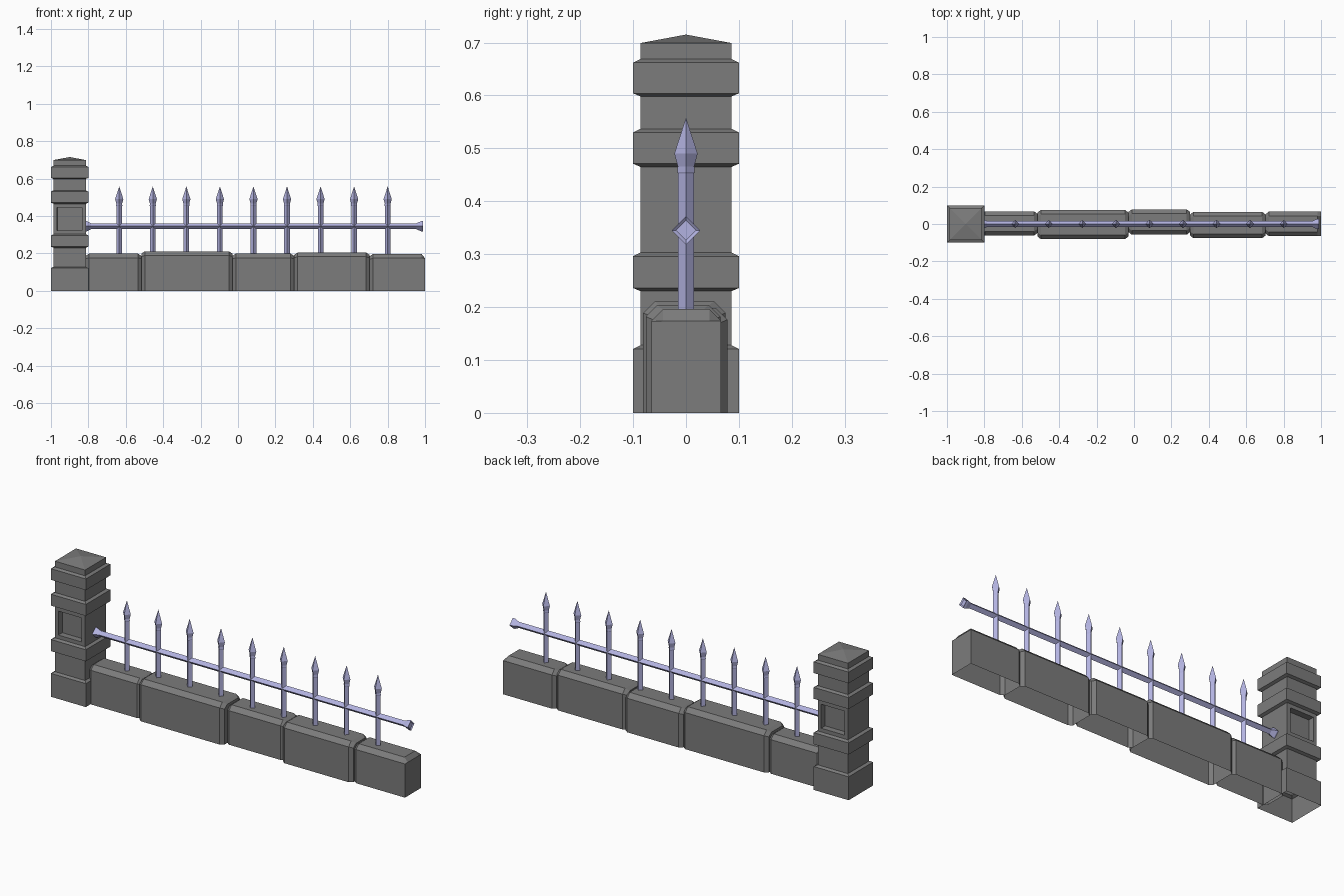
import bpy, bmesh, math

if "Cube" in bpy.data.objects:
    bpy.data.objects.remove(bpy.data.objects["Cube"])


def material(name, col):
    m = bpy.data.materials.new(name)
    m.diffuse_color = (*col, 1)
    m.use_nodes = True
    m.node_tree.nodes["Principled BSDF"].inputs["Base Color"].default_value = m.diffuse_color
    return m


STONE = material("stone", (0.2, 0.2, 0.2))
IRON = material("iron", (0.45, 0.45, 0.75))


def loft(name, rings, mat, cap_start=True, cap_end=True, edit=None):
    """Skin a list of equal-length point rings."""
    bm = bmesh.new()
    vr = [[bm.verts.new(p) for p in r] for r in rings]
    n = len(vr[0])
    for a, b in zip(vr, vr[1:]):
        for i in range(n):
            j = (i + 1) % n
            bm.faces.new((a[i], a[j], b[j], b[i]))
    if cap_start:
        bm.faces.new(vr[0])
    if cap_end:
        bm.faces.new(vr[-1])
    bmesh.ops.remove_doubles(bm, verts=bm.verts, dist=1e-5)
    bmesh.ops.recalc_face_normals(bm, faces=bm.faces)
    if edit:
        edit(bm)
    me = bpy.data.meshes.new(name)
    bm.to_mesh(me)
    bm.free()
    me.materials.append(mat)
    ob = bpy.data.objects.new(name, me)
    bpy.context.collection.objects.link(ob)
    return ob


# Pillar: square bands (z, half width), open underneath
PX = -0.9
bands = [(0, .1), (.121, .1), (.128, .086), (.23, .086), (.236, .1), (.296, .1),
         (.303, .086), (.465, .086), (.471, .1), (.53, .1), (.537, .086),
         (.598, .086), (.604, .1), (.662, .1), (.669, .086), (.699, .086), (.715, 0)]


def windows(bm):
    # Sunken panels on front and back
    fs = [f for f in bm.faces if abs(f.normal.y) > .99
          and .37 < f.calc_center_median().z < .40]
    bmesh.ops.inset_individual(bm, faces=fs, thickness=.027)
    bmesh.ops.inset_individual(bm, faces=fs, thickness=.002, depth=-.03)


loft("pillar",
     [[(PX + sx * h, sy * h, z) for sx, sy in ((-1, -1), (1, -1), (1, 1), (-1, 1))]
      for z, h in bands], STONE, cap_start=False, cap_end=False, edit=windows)

# Wall blocks: chamfered along the top and at the joints, open underneath
C = .022


def section(x, y0, y1, h, dy=0, dz=0, drop=0):
    a, b, s, t = y0 + dy, y1 - dy, h - C - drop, h - dz
    return [(x, a, 0), (x, a, s), (x, a + C, t), (x, b - C, t), (x, b, s), (x, b, 0)]


blocks = [(-.815, -.516, -.062, .068, .198), (-.516, -.03, -.081, .075, .211),
          (-.03, .30, -.057, .078, .198), (.30, .703, -.076, .065, .204),
          (.703, 1.0, -.065, .066, .196)]
for i, (x0, x1, y0, y1, h) in enumerate(blocks):
    joint = dict(dy=.014, dz=.012, drop=.006)
    last = dict(dz=C) if i == len(blocks) - 1 else joint
    loft(f"wall_block_{i + 1}",
         [section(x0, y0, y1, h, **joint), section(x0 + .018, y0, y1, h),
          section(x1 - .018, y0, y1, h), section(x1, y0, y1, h, **last)], STONE)
    bm = bmesh.new()
    me = bpy.data.objects[f"wall_block_{i + 1}"].data
    bm.from_mesh(me)
    under = [f for f in bm.faces if all(v.co.z < 1e-4 for v in f.verts)]
    bmesh.ops.delete(bm, geom=under, context='FACES_ONLY')
    bm.to_mesh(me)
    bm.free()

# Rail: diamond section with flared, dished ends (x, radius)
rail = [(-.815, .019), (-.82, .027), (-.808, .027), (-.785, .016), (.955, .016),
        (.978, .027), (.99, .027), (.985, .019)]
loft("rail", [[(x, -r, .345), (x, 0, .345 - r), (x, r, .345), (x, 0, .345 + r)]
              for x, r in rail], IRON)

# Pickets: diamond bars with spear heads (z, radius)
spear = [(.18, .015), (.452, .015), (.455, .0165), (.466, .0155), (.49, .022), (.558, 0)]
for i in range(9):
    x = -.635 + i * .1794
    loft(f"picket_{i + 1}", [[(x + r, 0, z), (x, r, z), (x - r, 0, z), (x, -r, z)]
                             for z, r in spear], IRON, cap_end=False)
